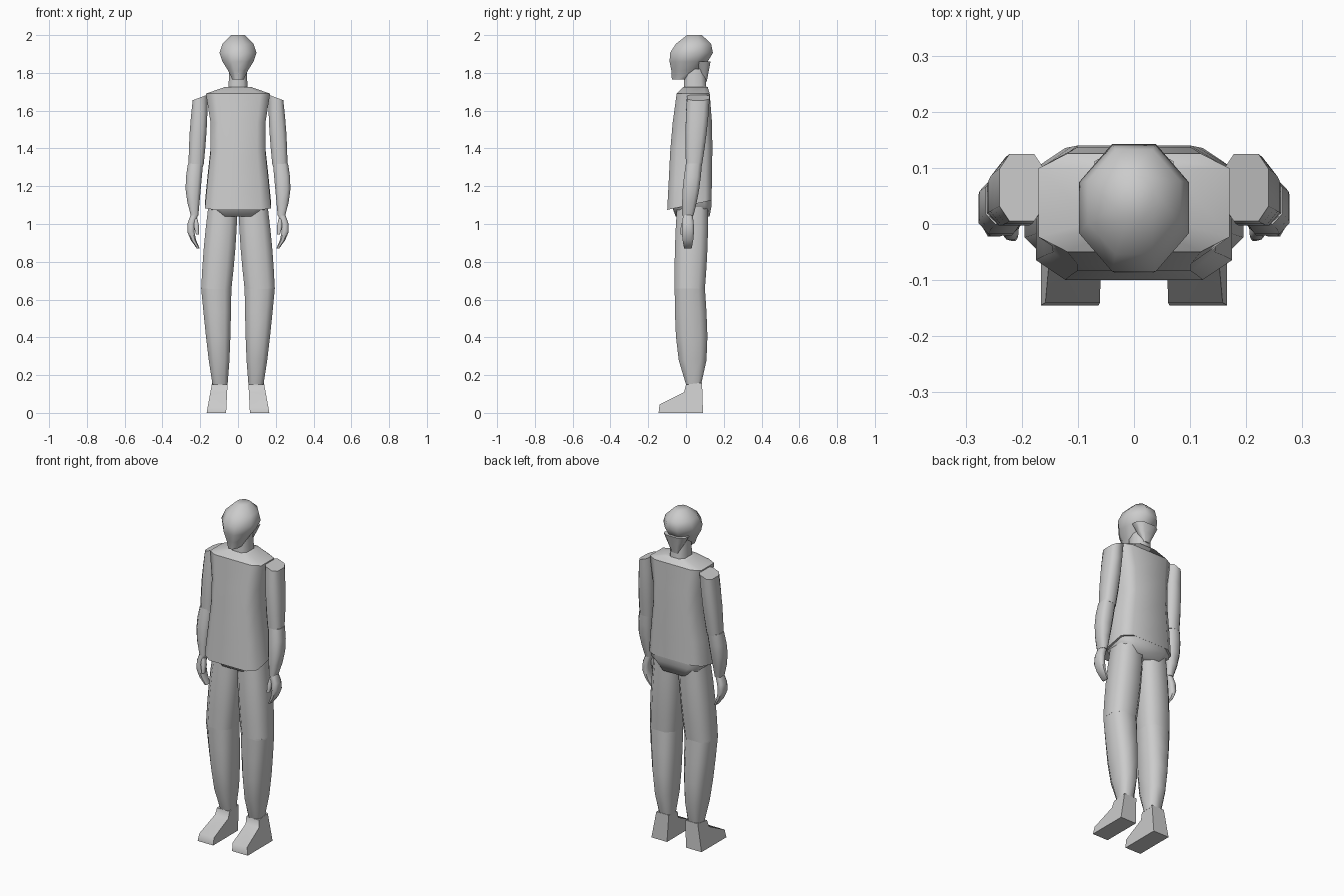
import bpy, bmesh, math
from mathutils import Vector

cube = bpy.data.objects.get("Cube")
if cube:
    bpy.data.objects.remove(cube, do_unlink=True)

grey = bpy.data.materials.new("plain_grey")
grey.use_nodes = True
grey.diffuse_color = (0.6, 0.6, 0.6, 1)
grey.node_tree.nodes["Principled BSDF"].inputs["Base Color"].default_value = grey.diffuse_color


def finish(name, bm):
    """Turn a bmesh into a softly shaded grey part with crisp edges."""
    bmesh.ops.recalc_face_normals(bm, faces=bm.faces)
    mesh = bpy.data.meshes.new(name)
    bm.to_mesh(mesh)
    bm.free()
    mesh.materials.append(grey)
    part = bpy.data.objects.new(name, mesh)
    bpy.context.collection.objects.link(part)
    bpy.ops.object.select_all(action='DESELECT')
    part.select_set(True)
    bpy.context.view_layer.objects.active = part
    bpy.ops.object.shade_smooth_by_angle(angle=math.radians(60))


def skin(bm, rows):
    """Bridge rows of vertices and cap both ends."""
    for lower, upper in zip(rows, rows[1:]):
        for i in range(len(lower)):
            bm.faces.new((lower[i - 1], lower[i], upper[i], upper[i - 1]))
    bm.faces.new(rows[0])
    bm.faces.new(rows[-1])


def octagon(corner):
    """Unit square with chamfered corners."""
    k = 1 - corner
    return [(1, -k), (1, k), (k, 1), (-k, 1), (-1, k), (-1, -k), (-k, -1), (k, -1)]


def limb(name, low, high, low_size, high_size, bulge=(0, 0), bow=(0, 0), skew=1,
         steps=4, corner=0.45, hem=0, drop=0, side=1):
    """Tapered eight-sided form that swells or pinches along a sine curve.
    hem lifts the back of the lower end, drop lowers the outside of the upper end."""
    low, high = Vector(low), Vector(high)
    low_size, high_size = Vector(low_size), Vector(high_size)
    bm = bmesh.new()
    rows = []
    for step in range(steps + 1):
        t = step / steps
        swell = math.sin(math.pi * t ** skew)
        centre = low.lerp(high, t) + Vector((*bow, 0)) * swell
        half = (low_size.lerp(high_size, t) + Vector(bulge) * swell) / 2
        rows.append([bm.verts.new((side * (centre.x + u * half.x),
                                   centre.y + v * half.y,
                                   centre.z + hem * v * (1 - t) - drop * u * t))
                     for u, v in octagon(corner)])
    skin(bm, rows)
    finish(name, bm)


def foot(name, side):
    """Side profile skinned across the foot, narrowing toward the ankle."""
    profile = [(-.145, 0), (.09, 0), (.085, .16), (0, .15), (-.01, .11), (-.14, .045)]
    bm = bmesh.new()
    rows = []
    for inner, lean in ((.063, -.05), (.166, -.18)):
        rows.append([bm.verts.new((side * (inner + lean * z), y, z)) for y, z in profile])
    skin(bm, rows)
    finish(name, bm)


# Head and neck
limb("head", low=(0, -.02, 1.765), high=(0, .045, 2), low_size=(.06, .11), high_size=(.07, .08),
     bulge=(.13, .135), bow=(0, .01), skew=1.4, steps=5, corner=.6)
limb("nape_hair", low=(0, .1, 1.755), high=(0, .09, 1.86), low_size=(.04, .02),
     high_size=(.14, .08), steps=2)
limb("neck", low=(0, .05, 1.66), high=(0, .045, 1.82), low_size=(.11, .125),
     high_size=(.09, .11), steps=1)

# Shirt with a pinched waist, sloping shoulders, and the hips below
limb("torso", low=(0, .018, 1.1), high=(0, .038, 1.69), low_size=(.35, .235),
     high_size=(.34, .175), bulge=(-.06, .02), skew=1.4, corner=.3, hem=.025)
limb("shoulder_yoke", low=(0, .038, 1.69), high=(0, .05, 1.725), low_size=(.34, .175),
     high_size=(.14, .13), steps=1, corner=.3)
limb("hips", low=(0, .035, 1.04), high=(0, .025, 1.15), low_size=(.2, .18),
     high_size=(.33, .22), bulge=(.06, .01), steps=2, corner=.35)

for label, side in (("left", 1), ("right", -1)):
    # Arm
    limb(label + "_upper_arm", low=(.222, .042, 1.31), high=(.2, .065, 1.67),
         low_size=(.08, .085), high_size=(.08, .12), bulge=(.01, .01), drop=.015, side=side)
    limb(label + "_forearm", low=(.23, .01, 1.045), high=(.225, .042, 1.32),
         low_size=(.04, .06), high_size=(.08, .085), bulge=(.02, .015), bow=(.01, 0), side=side)
    limb(label + "_hand", low=(.21, .01, .87), high=(.23, .01, 1.05),
         low_size=(.015, .04), high_size=(.04, .05), bulge=(.01, .02), bow=(.03, 0), side=side)
    limb(label + "_thumb", low=(.215, -.02, .945), high=(.225, 0, 1.03),
         low_size=(.015, .02), high_size=(.02, .03), bulge=(.01, .01), steps=2, side=side)
    # Leg
    limb(label + "_thigh", low=(.115, .02, .655), high=(.08, .035, 1.09),
         low_size=(.16, .16), high_size=(.155, .165), bulge=(.01, .01), side=side)
    limb(label + "_shin", low=(.095, .04, .15), high=(.115, .02, .66),
         low_size=(.08, .08), high_size=(.16, .16), bulge=(.01, .05), skew=.7, side=side)
    foot(label + "_foot", side)
